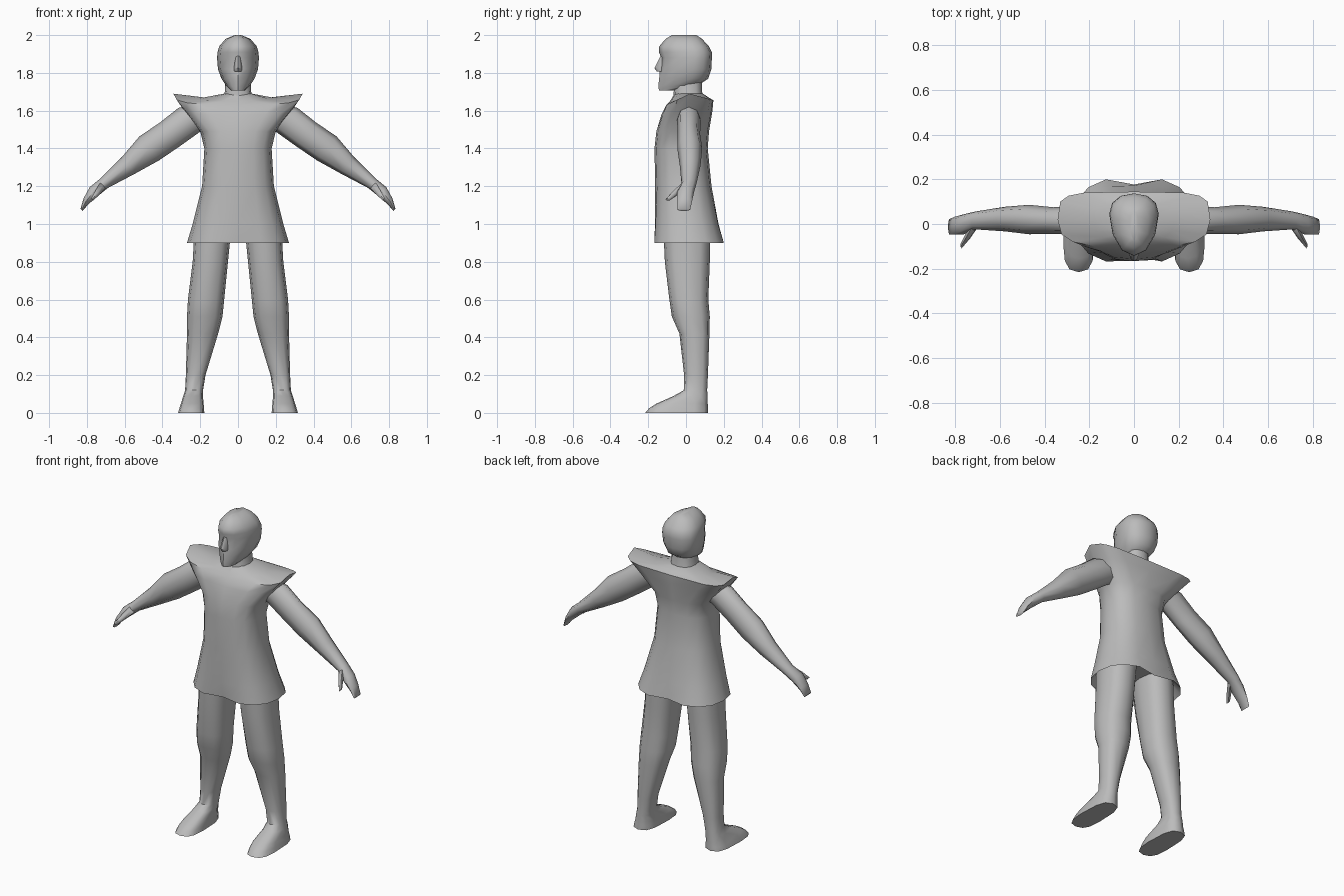
import bpy, bmesh, math
from mathutils import Vector

grey = bpy.data.materials.new("plain_grey")
grey.diffuse_color = (0.5, 0.5, 0.5, 1)


def loft(name, rings, angle=50, mirror=False):
    """Skin a list of equal-sized point rings, closed at both ends."""
    bm = bmesh.new()
    loops = [[bm.verts.new(p) for p in r] for r in rings]
    n = len(loops[0])
    for a, b in zip(loops, loops[1:]):
        for i in range(n):
            j = (i + 1) % n
            bm.faces.new((a[i], a[j], b[j], b[i]))
    bm.faces.new(loops[0][::-1])
    bm.faces.new(loops[-1])
    bmesh.ops.recalc_face_normals(bm, faces=bm.faces)
    me = bpy.data.meshes.new(name)
    bm.to_mesh(me)
    bm.free()
    me.materials.append(grey)
    ob = bpy.data.objects.new(name, me)
    bpy.context.collection.objects.link(ob)
    bpy.ops.object.select_all(action='DESELECT')
    ob.select_set(True)
    bpy.context.view_layer.objects.active = ob
    bpy.ops.object.shade_smooth_by_angle(angle=math.radians(angle))
    if mirror:
        ob.modifiers.new("mirror", 'MIRROR')
    return ob


def spow(v, e):
    return math.copysign(abs(v) ** e, v) if abs(v) > 1e-6 else 0.0


def level(z, x0, x1, yf, yb, yc=None, n=12, ef=0.8, eb=0.8, zf=0, zb=0, dent=0):
    """Level ring; ef/eb square off front/back, zf/zb tilt them, dent pulls in the centre."""
    yc = (yf + yb) / 2 if yc is None else yc
    cx, hx = (x0 + x1) / 2, (x1 - x0) / 2
    pts = []
    for i in range(n):
        a = 2 * math.pi * i / n
        c, s = math.cos(a), math.sin(a)
        e = ef if s < 0 else eb
        sx, sy = spow(c, e), spow(s, e)
        y = yc + sy * (yc - yf if s < 0 else yb - yc)
        if abs(c) < 1e-6:
            y -= dent * s
        pts.append((cx + hx * sx, y, z + abs(sy) * (zf if s < 0 else zb)))
    return pts


# Tunic: recessed underside, flared hem, waist, chest, wide pointed shoulders
loft("tunic", [
    level(0.97, -0.22, 0.22, -0.13, 0.15, n=16),
    level(0.90, -0.27, 0.27, -0.18, 0.212, n=16, dent=0.035),
    level(1.00, -0.24, 0.24, -0.172, 0.18, n=16, dent=0.008),
    level(1.20, -0.19, 0.19, -0.163, 0.135, n=16),
    level(1.40, -0.178, 0.178, -0.167, 0.115, n=16),
    level(1.49, -0.20, 0.20, -0.157, 0.122, n=16),
    level(1.60, -0.285, 0.285, -0.13, 0.14, n=16, ef=0.7, eb=0.55, zf=-0.02),
    level(1.69, -0.342, 0.342, -0.105, 0.145, n=16, ef=0.65, eb=0.45, zf=-0.06, zb=-0.035),
    level(1.67, -0.18, 0.18, -0.085, 0.12, n=16, ef=0.8, eb=0.7, zf=-0.02),
    level(1.69, -0.075, 0.075, -0.06, 0.09, n=16),
], 45)

# Neck
loft("neck", [
    level(1.64, -0.09, 0.09, -0.07, 0.10),
    level(1.70, -0.07, 0.07, -0.065, 0.085),
    level(1.78, -0.065, 0.065, -0.06, 0.085),
])

# Head: narrow towards the face, rounded at the back
head = [  # z, half width, front, back
    (1.708, 0.036, -0.143, -0.055), (1.73, 0.062, -0.147, 0.06),
    (1.77, 0.088, -0.142, 0.118), (1.82, 0.106, -0.139, 0.134),
    (1.88, 0.111, -0.131, 0.137), (1.91, 0.108, -0.143, 0.137),
    (1.94, 0.100, -0.142, 0.122), (1.98, 0.066, -0.108, 0.085),
    (2.00, 0.018, -0.075, 0.055)]
loft("head", [level(z, -w, w, f, b, yc=f + (b - f) * 0.66, ef=1.0, eb=0.9)
              for z, w, f, b in head])

# Nose
loft("nose", [level(z, -w, w, f, -0.10, n=8, ef=1.1)
              for z, w, f in ((1.895, 0.012, -0.132), (1.825, 0.022, -0.167),
                              (1.808, 0.02, -0.155))])

# Legs running straight down into the feet
loft("legs", [
    level(0.98, 0.035, 0.23, -0.12, 0.13),
    level(0.80, 0.053, 0.24, -0.112, 0.126),
    level(0.60, 0.073, 0.265, -0.088, 0.118),
    level(0.51, 0.082, 0.27, -0.075, 0.126),
    level(0.42, 0.105, 0.27, -0.035, 0.124),
    level(0.20, 0.172, 0.276, -0.01, 0.116),
    level(0.12, 0.185, 0.28, -0.012, 0.112),
    level(0.09, 0.186, 0.29, -0.065, 0.114, yc=0.03),
    level(0.05, 0.182, 0.302, -0.155, 0.115, yc=-0.06, ef=0.75, eb=0.7),
    level(0.025, 0.18, 0.31, -0.195, 0.116, yc=-0.08, ef=0.75, eb=0.65),
    level(0.00, 0.178, 0.317, -0.216, 0.116, yc=-0.09, ef=0.75, eb=0.65),
], 50, mirror=True)


def tube(name, stations, tilt, n=8):
    """Limb along the stations (x, y, z, half depth, half thickness)."""
    v = Vector((math.cos(tilt), 0, math.sin(tilt)))
    rings = []
    for x, y, z, hy, ht in stations:
        rings.append([Vector((x, y, z)) + Vector((0, hy * math.cos(a), 0))
                      + v * ht * math.sin(a)
                      for a in (2 * math.pi * i / n for i in range(n))])
    loft(name, rings, 60, mirror=True)


# Arms with flat hands, and thumbs
tube("arms", [
    (0.15, 0.015, 1.59, 0.055, 0.07), (0.26, 0.015, 1.55, 0.062, 0.085),
    (0.36, 0.015, 1.475, 0.06, 0.082), (0.47, 0.02, 1.40, 0.066, 0.082),
    (0.58, 0.022, 1.31, 0.055, 0.056), (0.71, 0.016, 1.215, 0.04, 0.032),
    (0.765, -0.002, 1.17, 0.045, 0.032), (0.805, -0.008, 1.12, 0.04, 0.02),
    (0.828, -0.012, 1.075, 0.034, 0.008)], math.radians(50))
tube("thumbs", [
    (0.715, -0.005, 1.205, 0.025, 0.024), (0.745, -0.055, 1.165, 0.022, 0.018),
    (0.772, -0.095, 1.13, 0.014, 0.009)], math.radians(50), 6)
